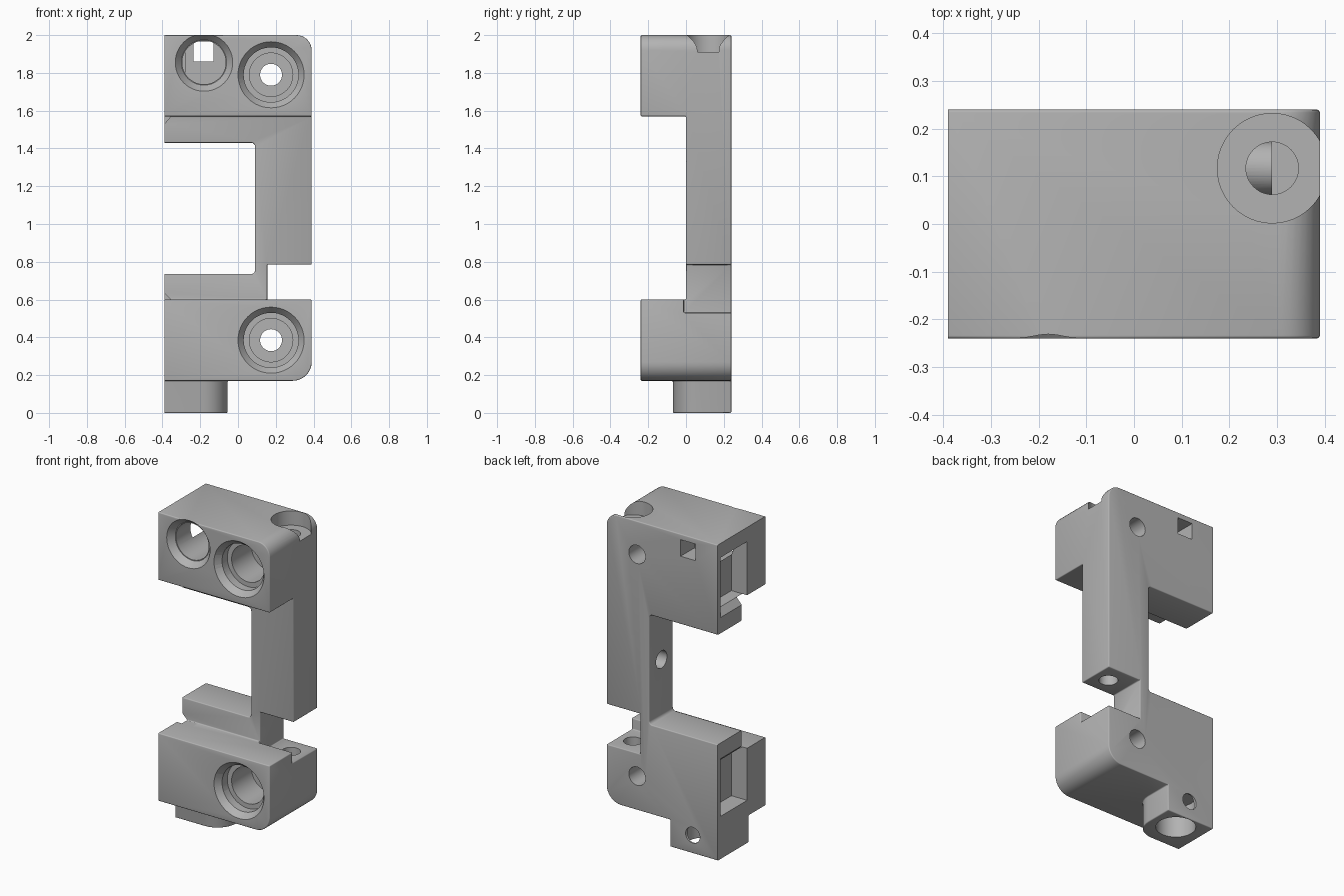
import bpy, bmesh, math
from mathutils import Vector, Matrix

cube = bpy.data.objects.get("Cube")
if cube:
    bpy.data.objects.remove(cube, do_unlink=True)

grey = bpy.data.materials.new("light grey")
grey.use_nodes = True
grey.diffuse_color = (0.45, 0.45, 0.45, 1)
grey.node_tree.nodes["Principled BSDF"].inputs["Base Color"].default_value = (0.45, 0.45, 0.45, 1)


def new_object(name, bm):
    bmesh.ops.recalc_face_normals(bm, faces=bm.faces)
    mesh = bpy.data.meshes.new(name)
    bm.to_mesh(mesh)
    bm.free()
    mesh.materials.append(grey)
    ob = bpy.data.objects.new(name, mesh)
    bpy.context.collection.objects.link(ob)
    return ob


def prism(name, outline, lo, hi, axis="y"):
    """Extrude an outline; a point's third value rounds that corner."""
    pts = []
    n = len(outline)
    for i, p in enumerate(outline):
        v = Vector(p[:2])
        r = p[2] if len(p) > 2 else 0
        if not r:
            pts.append(v)
            continue
        a = (Vector(outline[i - 1][:2]) - v).normalized() * r
        b = (Vector(outline[(i + 1) % n][:2]) - v).normalized() * r
        for k in range(9):
            t = k / 8 * math.pi / 2
            pts.append(v + a * (1 - math.sin(t)) + b * (1 - math.cos(t)))
    bm = bmesh.new()
    place = (lambda p, d: (p.x, d, p.y)) if axis == "y" else (lambda p, d: (p.x, p.y, d))
    face = bm.faces.new([bm.verts.new(place(p, lo)) for p in pts])
    ext = bmesh.ops.extrude_face_region(bm, geom=[face])["geom"]
    step = Vector((0, hi - lo, 0) if axis == "y" else (0, 0, hi - lo))
    bmesh.ops.translate(bm, verts=[e for e in ext if isinstance(e, bmesh.types.BMVert)], vec=step)
    return new_object(name, bm)


def box(name, x, y, z):
    return prism(name, [(x[0], z[0]), (x[1], z[0]), (x[1], z[1]), (x[0], z[1])], *y)


def cylinder(name, start, axis, length, r1, r2=None):
    bm = bmesh.new()
    bmesh.ops.create_cone(bm, cap_ends=True, segments=48, radius1=r1,
                          radius2=r1 if r2 is None else r2, depth=length)
    d = Vector(axis)
    m = Matrix.Translation(Vector(start) + d * length / 2) @ d.to_track_quat("Z", "Y").to_matrix().to_4x4()
    bmesh.ops.transform(bm, matrix=m, verts=bm.verts)
    return new_object(name, bm)


def apply(ob, mod):
    bpy.context.view_layer.objects.active = ob
    bpy.ops.object.modifier_apply(modifier=mod.name)


def combine(ob, other, operation):
    mod = ob.modifiers.new("combine", "BOOLEAN")
    mod.object, mod.operation, mod.solver = other, operation, "EXACT"
    apply(ob, mod)
    bpy.data.objects.remove(other, do_unlink=True)


# Solid parts, run past the flat left end so that it is trimmed sharp
L, R, F, B = -0.5, 0.39, -0.24, 0.24
body = prism("bracket_body", [(L, 1.57), (R, 1.57), (R, 2, 0.08), (L, 2)], F, B)
bottom = prism("bottom_block", [(L, 0.17), (R, 0.17, 0.1), (R, 0.6), (L, 0.6)], F, B)
frame = prism("frame", [(L, 1.43), (0.09, 1.43, 0.02), (0.09, 0.735, 0.02), (L, 0.735),
                        (L, 0.5), (R, 0.5), (R, 1.7), (L, 1.7)], 0, B)
boss = prism("boss", [(L, -0.07), (-0.055, -0.07, 0.13), (-0.055, B), (L, B)], 0, 0.3, "z")
for part in (bottom, frame, boss):
    combine(body, part, "UNION")
combine(body, box("slot", (0.155, 0.6), (-0.012, 0.5), (0.53, 0.785)), "DIFFERENCE")

# Merge flat regions, then soften the edges
bm = bmesh.new()
bm.from_mesh(body.data)
bmesh.ops.remove_doubles(bm, verts=bm.verts, dist=0.0002)
bmesh.ops.dissolve_limit(bm, angle_limit=math.radians(1), verts=bm.verts, edges=bm.edges)
bm.to_mesh(body.data)
bm.free()
bev = body.modifiers.new("soft_edges", "BEVEL")
bev.width, bev.segments, bev.limit_method = 0.01, 3, "ANGLE"
bev.angle_limit = math.radians(50)
apply(body, bev)
combine(body, box("left_trim", (-1, -0.39), (-1, 1), (-1, 3)), "DIFFERENCE")

cuts = []
back, down = (0, 1, 0), (0, 0, -1)

# Stepped screw holes from front to back
for z in (1.79, 0.385):
    cuts += [cylinder("screw_lead", (0.175, F - 0.01, z), back, 0.05, 0.183, 0.143),
             cylinder("screw_counterbore", (0.175, F - 0.01, z), back, 0.1, 0.145),
             cylinder("screw_head_bore", (0.175, F - 0.01, z), back, 0.3, 0.115),
             cylinder("screw_hole", (0.175, F - 0.01, z), back, 0.6, 0.058)]

# Sensor hole with a square window in the back
cuts += [cylinder("sensor_lead", (-0.18, F - 0.01, 1.855), back, 0.05, 0.16, 0.12),
         cylinder("sensor_bore", (-0.18, F - 0.01, 1.855), back, 0.35, 0.115),
         box("sensor_window", (-0.235, -0.13), (0.05, 0.4), (1.86, 1.965))]

# Upright rod hole with its open head recess, and the cross hole
cuts += [cylinder("rod_recess", (0.29, 0.117, 2.1), down, 0.19, 0.115),
         cylinder("rod_hole", (0.29, 0.117, 2.0), down, 1.65, 0.055),
         cylinder("cross_hole", (0.0, 0.117, 1.1), (1, 0, 0), 0.29, 0.055)]

# Boss bore and its set-screw hole
cuts += [cylinder("boss_bore", (-0.215, 0.117, 0.2), down, 0.3, 0.115),
         cylinder("set_screw_hole", (-0.215, 0.4, 0.115), (0, -1, 0), 0.28, 0.05)]

# Pockets in the left end, with sloped lips towards the middle
for z0, z1, lip in ((1.57, 1.91, 1.53), (0.6, 0.27, 0.635)):
    cuts.append(prism("end_pocket", [(-0.5, lip), (-0.39, lip), (-0.355, z0), (-0.28, z0),
                                     (-0.28, z1), (-0.5, z1)], -0.055, 0.21))

for cut in cuts:
    combine(body, cut, "DIFFERENCE")

bpy.ops.object.select_all(action="DESELECT")
body.select_set(True)
bpy.context.view_layer.objects.active = body
bpy.ops.object.shade_smooth_by_angle(angle=math.radians(32))
